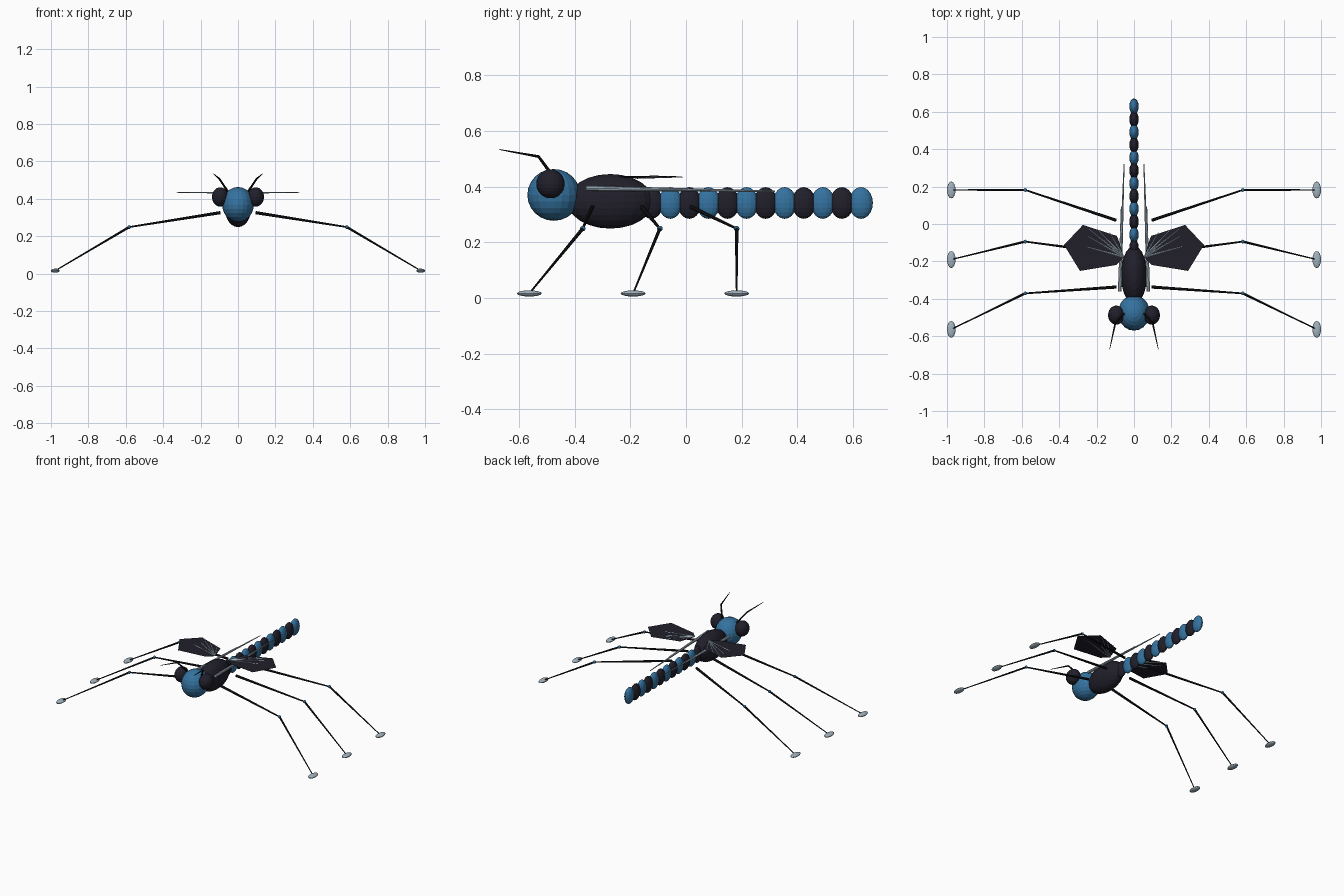
import bpy, bmesh
from mathutils import Vector, Matrix

if "Cube" in bpy.data.objects:
    bpy.data.objects.remove(bpy.data.objects["Cube"])


def material(name, rgb):
    m = bpy.data.materials.new(name)
    m.diffuse_color = (*rgb, 1)
    m.use_nodes = True
    m.node_tree.nodes["Principled BSDF"].inputs["Base Color"].default_value = m.diffuse_color
    return m


BLUE = material("blue", (0.035, 0.17, 0.35))
DARK = material("dark_violet", (0.015, 0.014, 0.024))
BLACK = material("black", (0.008, 0.009, 0.011))
PALE = material("pale_grey", (0.36, 0.45, 0.52))


def add(name, bm, mat):
    mesh = bpy.data.meshes.new(name)
    bm.to_mesh(mesh)
    bm.free()
    mesh.materials.append(mat)
    ob = bpy.data.objects.new(name, mesh)
    bpy.context.collection.objects.link(ob)
    return ob


def ellipsoid(name, centre, radii, mat, seg=20, rings=12):
    bm = bmesh.new()
    bmesh.ops.create_uvsphere(
        bm, u_segments=seg, v_segments=rings, radius=1,
        matrix=Matrix.Translation(centre) @ Matrix.Diagonal((*radii, 1)))
    return add(name, bm, mat)


def rod(name, a, b, r1, r2, mat, seg=8):
    a, b = Vector(a), Vector(b)
    d = b - a
    bm = bmesh.new()
    bmesh.ops.create_cone(
        bm, cap_ends=True, segments=seg, radius1=r1, radius2=r2, depth=d.length,
        matrix=Matrix.Translation((a + b) / 2) @ d.to_track_quat('Z', 'Y').to_matrix().to_4x4())
    return add(name, bm, mat)


# Head and thorax
ellipsoid("head", (0, -0.475, 0.37), (0.085, 0.095, 0.093), BLUE)
ellipsoid("thorax", (0, -0.272, 0.347), (0.07, 0.155, 0.098), DARK)

# Banded tail
for i in range(12):
    ellipsoid(f"tail_segment_{i + 1}", (0, -0.125 + 0.0685 * i, 0.341),
              (0.025, 0.043, 0.057), BLUE if i % 2 else DARK, 16, 10)

# hip y, knee y, foot y for each pair of legs
LEGS = {"front": (-0.337, -0.371, -0.563),
        "middle": (-0.158, -0.094, -0.19),
        "rear": (0.02, 0.182, 0.182)}

for side, s in (("left", -1), ("right", 1)):
    ellipsoid(f"{side}_eye", (s * 0.095, -0.487, 0.41), (0.044, 0.051, 0.052), DARK)

    # Antennae
    base, elbow, tip = (s * 0.055, -0.48, 0.44), (s * 0.1, -0.53, 0.508), (s * 0.13, -0.67, 0.533)
    rod(f"{side}_antenna_base", base, elbow, 0.006, 0.005, BLACK)
    rod(f"{side}_antenna_tip", elbow, tip, 0.005, 0.0015, BLACK)

    # Legs
    for pair, (hy, ky, fy) in LEGS.items():
        hip, knee, foot = (s * 0.095, hy, 0.326), (s * 0.582, ky, 0.249), (s * 0.977, fy, 0.016)
        rod(f"{side}_{pair}_thigh", hip, knee, 0.0085, 0.0045, BLACK)
        ellipsoid(f"{side}_{pair}_knee", knee, (0.01, 0.01, 0.01), BLUE, 10, 6)
        rod(f"{side}_{pair}_shin", knee, foot, 0.0065, 0.003, BLACK)
        ellipsoid(f"{side}_{pair}_foot", foot, (0.023, 0.045, 0.011), PALE, 16, 8)

    # Flat hind wing
    bm = bmesh.new()
    outline = [(0.374, -0.112), (0.273, -0.005), (0.091, -0.064),
               (0.053, -0.176), (0.096, -0.219), (0.289, -0.251)]
    face = bm.faces.new([bm.verts.new((s * x, y, 0.428 + 0.03 * x)) for x, y in outline])
    face.normal_update()
    if face.normal.z < 0:
        face.normal_flip()
    add(f"{side}_hind_wing", bm, DARK)

    # Veins fanning across the hind wing
    for i, (x, y) in enumerate([(0.335, -0.1), (0.265, -0.055), (0.26, -0.012),
                                (0.19, -0.035), (0.13, -0.045)]):
        rod(f"{side}_hind_vein_{i + 1}", (s * 0.055, -0.176, 0.433), (s * x, y, 0.434),
            0.005, 0.0012, PALE, 6)

    # Long folded fore wing struts
    for i, (x, y, z) in enumerate([(0.053, 0.32, 0.383), (0.068, 0.09, 0.387)]):
        rod(f"{side}_fore_strut_{i + 1}", (s * 0.076, -0.36, 0.394), (s * x, y, z),
            0.01, 0.0025, PALE)
